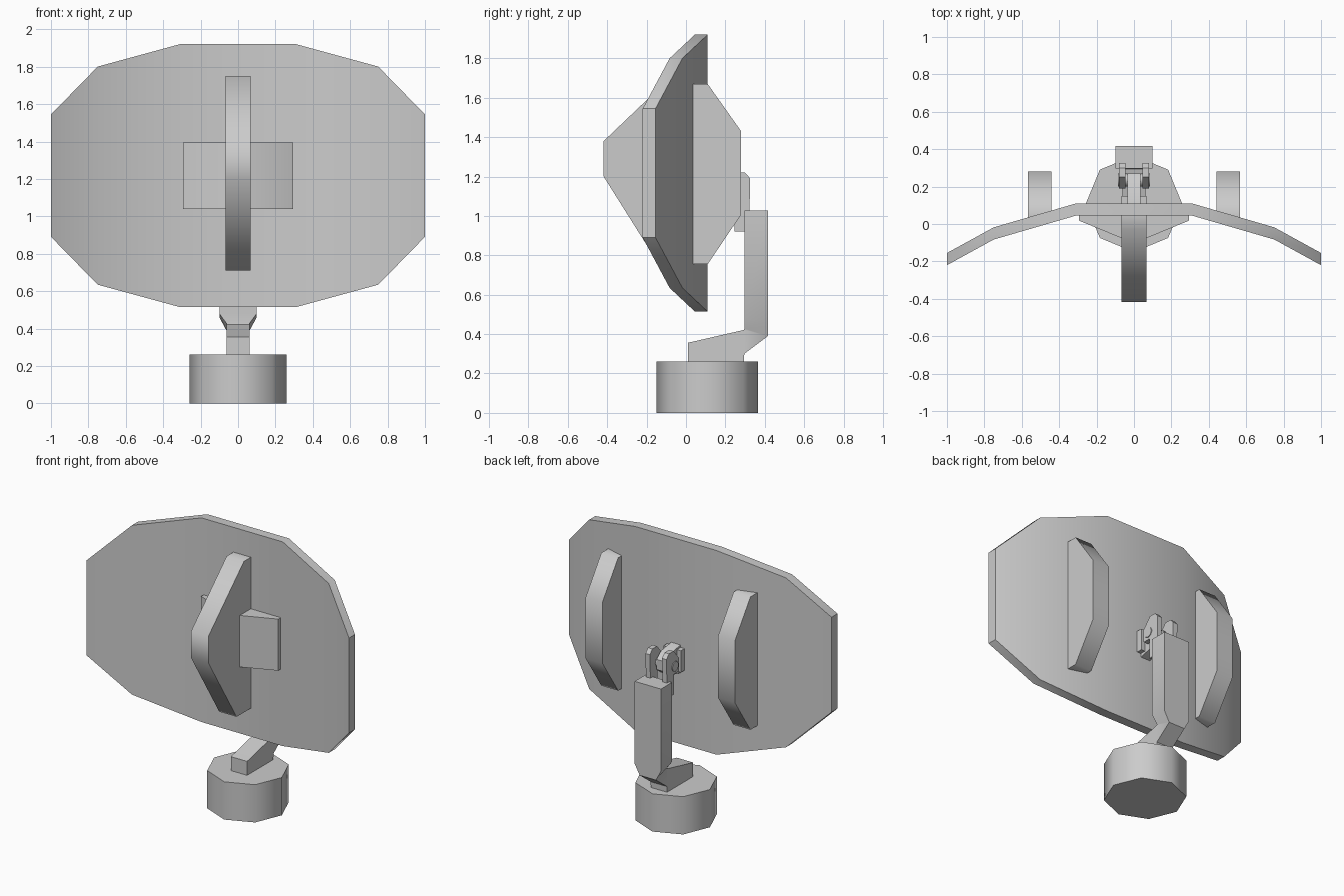
import bpy, bmesh, math

if "Cube" in bpy.data.objects:
    bpy.data.objects.remove(bpy.data.objects["Cube"])


def loft(name, rings, angle=40):
    """Skin a closed solid through rings with equal point counts."""
    bm = bmesh.new()
    loops = [[bm.verts.new(p) for p in ring] for ring in rings]
    n = len(loops[0])
    for a, b in zip(loops, loops[1:]):
        for i in range(n):
            j = (i + 1) % n
            bm.faces.new((a[i], a[j], b[j], b[i]))
    bm.faces.new(loops[0])
    bm.faces.new(loops[-1])
    bmesh.ops.recalc_face_normals(bm, faces=bm.faces)
    mesh = bpy.data.meshes.new(name)
    bm.to_mesh(mesh)
    bm.free()
    ob = bpy.data.objects.new(name, mesh)
    bpy.context.collection.objects.link(ob)
    bpy.ops.object.select_all(action='DESELECT')
    ob.select_set(True)
    bpy.context.view_layer.objects.active = ob
    bpy.ops.object.shade_smooth_by_angle(angle=math.radians(angle))
    return ob


def plate(name, x0, x1, profile, angle=40):
    """Extrude a (y, z) side profile between two x positions."""
    return loft(name, [[(x, y, z) for y, z in profile] for x in (x0, x1)], angle)


def column(name, z0, z1, profile, angle=40):
    """Extrude an (x, y) plan profile between two heights."""
    return loft(name, [[(x, y, z) for x, y in profile] for z in (z0, z1)], angle)


# Reflector: sheet bent around the vertical axis with a twelve-sided outline
MID = 1.2175
half = [(0.31, 0.045, 0.703), (0.75, -0.083, 0.583), (1.0, -0.22, 0.327)]
stations = [(-x, y, h) for x, y, h in reversed(half)] + half
loft("dish", [[(x, y, MID - h), (x, y, MID + h),
               (x, y + 0.065, MID + h), (x, y + 0.065, MID - h)]
              for x, y, h in stations])

# Feed fin on the front, with a wedge-shaped crossbar
plate("front_fin", -0.066, 0.066,
      [(0.06, 0.71), (-0.11, 0.71), (-0.418, 1.20), (-0.418, 1.38),
       (-0.03, 1.75), (0.06, 1.75)], 60)
column("front_crossbar", 1.04, 1.395,
       [(-0.294, 0.07), (-0.294, 0.018), (-0.065, -0.076),
        (0.065, -0.076), (0.294, 0.018), (0.294, 0.07)])

# Stiffening ribs on the back
for s, side in ((-1, "left"), (1, "right")):
    plate("back_rib_" + side, s * 0.44, s * 0.568,
          [(0.035, 0.755), (0.11, 0.755), (0.28, 1.007), (0.28, 1.43),
           (0.11, 1.67), (0.035, 1.67)], 60)

# Octagonal base
column("base", 0, 0.26,
       [(0.258 * math.cos(k * math.pi / 4), 0.108 + 0.258 * math.sin(k * math.pi / 4))
        for k in range(8)], 50)

# Bent support arm: half width, inner point, outer point (y, z)
arm = [(0.062, (0.01, 0.356), (0.01, 0.25)),
       (0.062, (0.28, 0.418), (0.294, 0.25)),
       (0.062, (0.295, 0.422), (0.296, 0.30)),
       (0.062, (0.296, 0.428), (0.416, 0.39)),
       (0.10, (0.296, 0.48), (0.416, 0.46)),
       (0.10, (0.296, 1.027), (0.416, 1.027))]
loft("support_arm", [[(-w, *a), (w, *a), (w, *b), (-w, *b)] for w, a, b in arm])

# Hinge: two prongs on the arm, a lug on the dish, and a cross pin
for s, side in ((-1, "left"), (1, "right")):
    plate("hinge_prong_" + side, s * 0.046, s * 0.08,
          [(0.245, 0.92), (0.32, 0.92), (0.326, 1.19), (0.30, 1.22),
           (0.25, 1.22), (0.19, 1.15), (0.19, 1.06), (0.245, 1.06)])
plate("hinge_lug", -0.036, 0.036,
      [(0.09, 1.0), (0.22, 1.03), (0.27, 1.07), (0.27, 1.14), (0.22, 1.18), (0.09, 1.2)])
plate("hinge_pin", -0.085, 0.085,
      [(0.235 + 0.035 * math.cos(k * math.pi / 4), 1.11 + 0.035 * math.sin(k * math.pi / 4))
       for k in range(8)], 50)
plate("hinge_mount", -0.066, 0.066, [(0.09, 1.03), (0.15, 1.03), (0.15, 1.18), (0.09, 1.18)])
